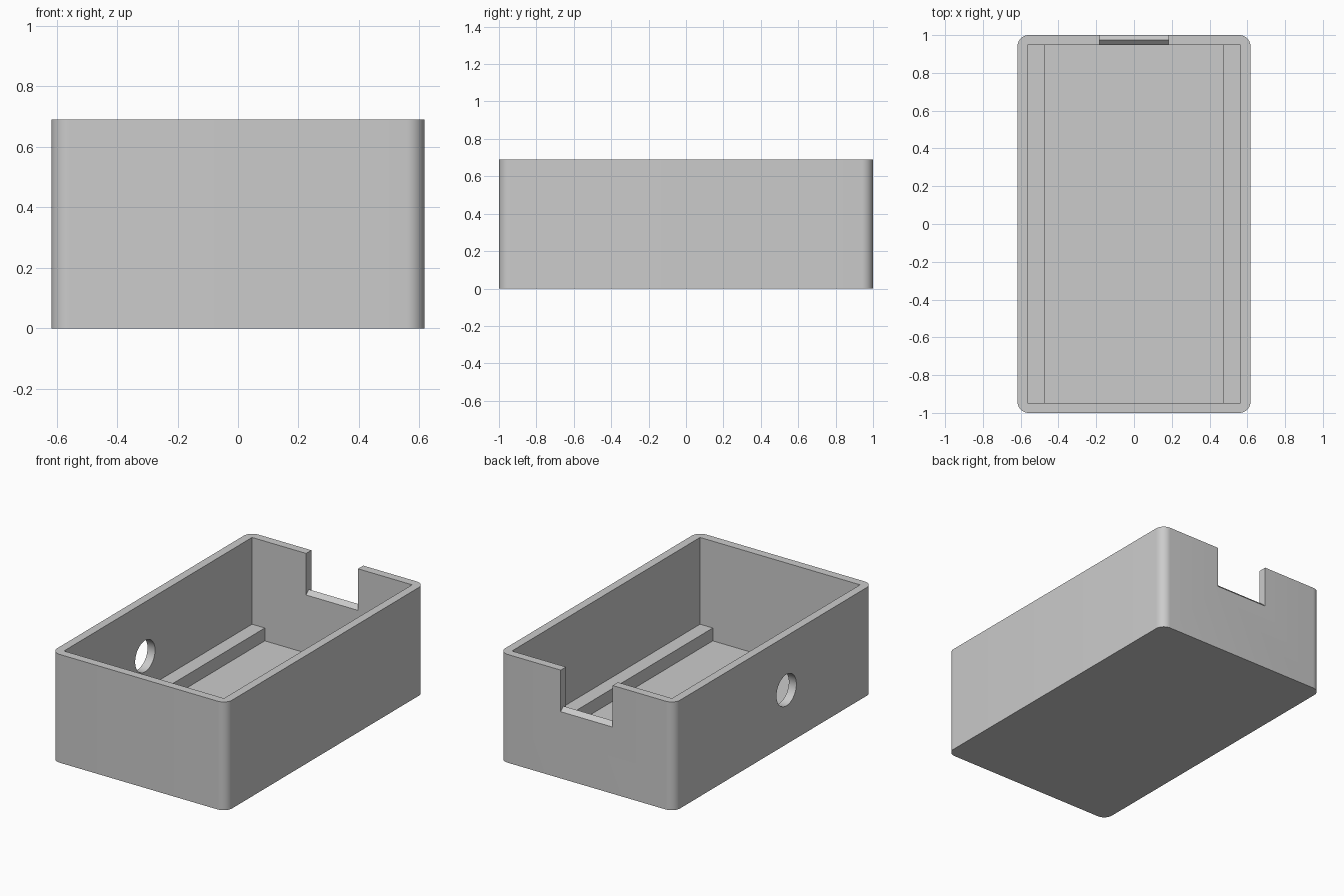
import bpy, bmesh, math
from mathutils import Vector, Matrix

default = bpy.data.objects.get("Cube")
if default:
    bpy.data.objects.remove(default, do_unlink=True)

# Overall sizes
HALF_X, HALF_Y, HEIGHT = 0.617, 1.0, 0.69
WALL = 0.053
IN_X, IN_Y = HALF_X - WALL, HALF_Y - WALL
RAIL_X, FLOOR_Z, RAIL_Z = 0.474, 0.055, 0.137
NOTCH_X, NOTCH_Z, RIDGE = 0.183, 0.425, 0.026
OVER = 0.2

grey = bpy.data.materials.new("plain_grey")
grey.use_nodes = True
colour = (0.6, 0.6, 0.6, 1)
grey.diffuse_color = colour
grey.node_tree.nodes["Principled BSDF"].inputs["Base Color"].default_value = colour


def prism(name, points, sweep, fillet=0):
    """Extrude a flat outline along a vector, optionally rounding its swept edges."""
    bm = bmesh.new()
    face = bm.faces.new([bm.verts.new(p) for p in points])
    moved = bmesh.ops.extrude_face_region(bm, geom=[face])["geom"]
    bmesh.ops.translate(bm, vec=sweep, verts=[v for v in moved if isinstance(v, bmesh.types.BMVert)])
    if fillet:
        direction = Vector(sweep).normalized()
        edges = [e for e in bm.edges
                 if abs((e.verts[0].co - e.verts[1].co).normalized().dot(direction)) > 0.99]
        bmesh.ops.bevel(bm, geom=edges, offset=fillet, segments=10, profile=0.5, affect='EDGES')
    bmesh.ops.recalc_face_normals(bm, faces=bm.faces)
    mesh = bpy.data.meshes.new(name)
    bm.to_mesh(mesh)
    bm.free()
    mesh.materials.append(grey)
    obj = bpy.data.objects.new(name, mesh)
    bpy.context.collection.objects.link(obj)
    return obj


# Outer block with rounded upright corners
body = prism("open_box",
             [(-HALF_X, -HALF_Y, 0), (HALF_X, -HALF_Y, 0), (HALF_X, HALF_Y, 0), (-HALF_X, HALF_Y, 0)],
             (0, 0, HEIGHT), fillet=0.06)

# Cavity section, stepped to leave a rail along each long wall
half = [(RAIL_X, FLOOR_Z), (RAIL_X, RAIL_Z), (IN_X, RAIL_Z), (IN_X, HEIGHT + OVER)]
section = half + [(-x, z) for x, z in reversed(half)]
cavity = prism("cavity_cutter", [(x, -IN_Y, z) for x, z in section], (0, 2 * IN_Y, 0))

# Back wall notch whose sill rises to a small ridge
top = HEIGHT + OVER
sill = [(IN_Y - OVER, NOTCH_Z), (IN_Y, NOTCH_Z), (HALF_Y - WALL / 2, NOTCH_Z + RIDGE),
        (HALF_Y, NOTCH_Z), (HALF_Y + OVER, NOTCH_Z), (HALF_Y + OVER, top), (IN_Y - OVER, top)]
notch = prism("notch_cutter", [(-NOTCH_X, y, z) for y, z in sill], (2 * NOTCH_X, 0, 0))

# Round cable hole through one long wall
ring = [Matrix.Rotation(math.tau * i / 48, 3, 'X') @ Vector((0, 0, 0.1)) for i in range(48)]
centre = Vector((-HALF_X - OVER / 2, -0.13, HEIGHT / 2))
hole = prism("hole_cutter", [centre + p for p in ring], (OVER, 0, 0))

# Cut the block
bpy.ops.object.select_all(action='DESELECT')
bpy.context.view_layer.objects.active = body
body.select_set(True)
for cutter in (cavity, notch, hole):
    cutter.hide_render = True
    mod = body.modifiers.new(cutter.name, 'BOOLEAN')
    mod.operation = 'DIFFERENCE'
    mod.solver = 'EXACT'
    mod.object = cutter
    bpy.ops.object.modifier_apply(modifier=mod.name)
    bpy.data.objects.remove(cutter, do_unlink=True)

bpy.ops.object.shade_smooth_by_angle(angle=math.radians(30))
